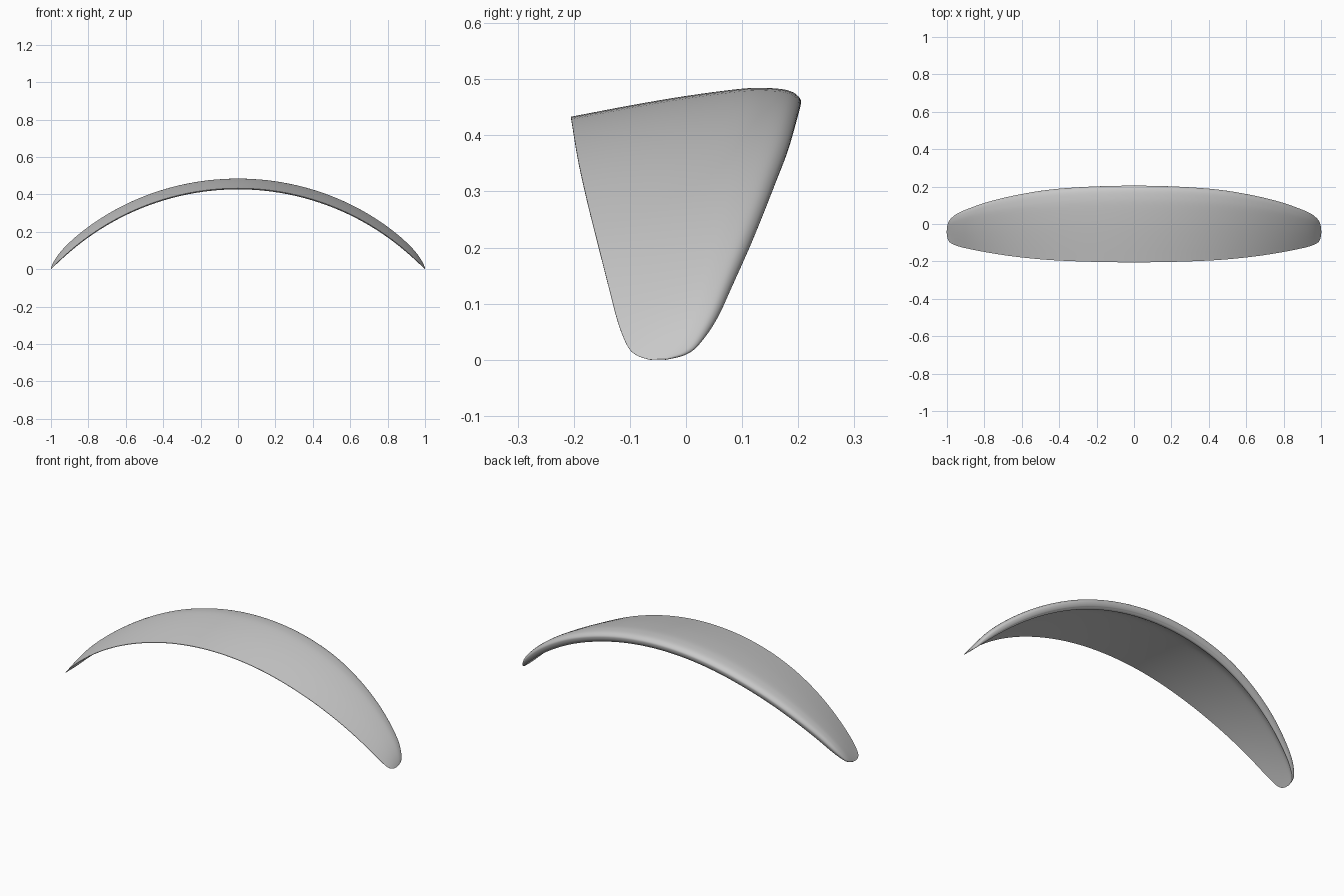
import bpy, bmesh, math
from mathutils import Vector

cube = bpy.data.objects.get("Cube")
if cube:
    bpy.data.objects.remove(cube, do_unlink=True)

RADIUS = 1.373                      # arch radius along the front edge
HALF_ANGLE = math.asin(1 / RADIUS)
CENTRE_Z = -math.sqrt(RADIUS ** 2 - 1)
CHORD = 0.41                        # depth at the middle of the span


def spline(points, steps):
    """Smooth curve through the points."""
    pts = [Vector(p) for p in points]
    pts = [2 * pts[0] - pts[1]] + pts + [2 * pts[-1] - pts[-2]]
    out = []
    for a, b, c, d in zip(pts, pts[1:], pts[2:], pts[3:]):
        for i in range(steps):
            t = i / steps
            out.append(0.5 * (2 * b + (c - a) * t + (2 * a - 5 * b + 4 * c - d) * t ** 2
                              + (3 * b - a - 3 * c + d) * t ** 3))
    out.append(pts[-2])
    return out


# Plan outline: span fraction, front edge y, back edge y
outline = [(0, -.205, .205), (.2, -.202, .2), (.4, -.193, .184), (.57, -.177, .155),
           (.72, -.156, .12), (.85, -.134, .08), (.92, -.12, .054),
           (.97, -.104, .024), (.99, -.088, 0), (1, -.065, -.035)]
full = [(-s, f, b) for s, f, b in outline[:0:-1]] + outline
stations = spline(full, 6)

# Cross-section: upper skin rolling under at the back, a small lip, a shallow underside
outer = [(-.205, .001), (-.1, .021), (0, .038), (.1, .051), (.15, .052), (.185, .047),
         (.203, .034), (.204, .02), (.199, .008), (.193, .002)]
lip = [(.19, -.002), (.182, -.005), (.174, -.002)]
under = [(.168, .006), (.14, .012), (.1, .013), (0, .01), (-.1, .005), (-.205, -.002)]
section = spline(outer, 4) + spline(lip, 2) + spline(under, 3)

# Loft the section along the arch, thinning it out at the tips
bm = bmesh.new()
rings = []
for s, front, back in stations:
    angle = s * HALF_ANGLE
    depth = back - front
    scale = math.sqrt(depth / CHORD) * (1 - 0.85 * s ** 20)
    ring = []
    for y, h in section:
        r = RADIUS + h * scale
        ring.append(bm.verts.new((r * math.sin(angle),
                                  front + (y / CHORD + 0.5) * depth,
                                  CENTRE_Z + r * math.cos(angle))))
    rings.append(ring)
n = len(section)
for a, b in zip(rings, rings[1:]):
    for i in range(n):
        j = (i + 1) % n
        bm.faces.new((a[i], a[j], b[j], b[i]))
bm.faces.new(rings[0])
bm.faces.new(rings[-1])
bmesh.ops.recalc_face_normals(bm, faces=bm.faces)

mesh = bpy.data.meshes.new("arched_canopy")
bm.to_mesh(mesh)
bm.free()
canopy = bpy.data.objects.new("arched_canopy", mesh)
bpy.context.collection.objects.link(canopy)

# Plain grey finish
grey = bpy.data.materials.new("light_grey")
grey.use_nodes = True
colour = (0.58, 0.58, 0.58, 1)
grey.diffuse_color = colour
grey.node_tree.nodes["Principled BSDF"].inputs["Base Color"].default_value = colour
mesh.materials.append(grey)

bpy.ops.object.select_all(action="DESELECT")
canopy.select_set(True)
bpy.context.view_layer.objects.active = canopy
bpy.ops.object.shade_smooth_by_angle(angle=math.radians(40))
